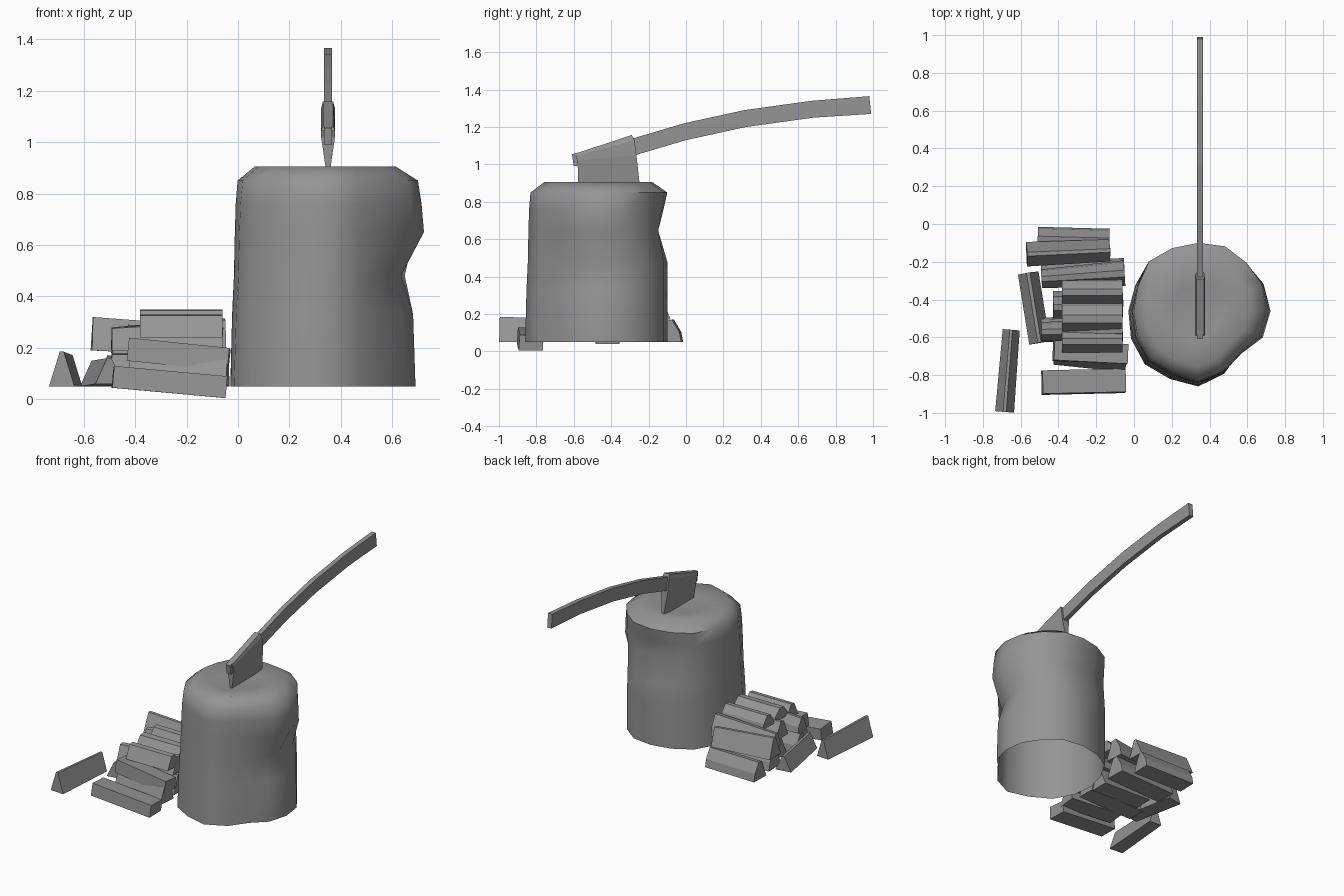
import bpy
from math import sin, cos, pi, exp
from mathutils import Vector

old = bpy.data.objects.get("Cube")
if old:
    bpy.data.objects.remove(old, do_unlink=True)

grey = bpy.data.materials.new("plain grey")
grey.use_nodes = True
grey.diffuse_color = (0.3, 0.3, 0.3, 1)
grey.node_tree.nodes["Principled BSDF"].inputs["Base Color"].default_value = (0.3, 0.3, 0.3, 1)


def add_mesh(name, verts, faces, smooth=None):
    mesh = bpy.data.meshes.new(name)
    mesh.from_pydata(verts, [], faces)
    mesh.materials.append(grey)
    obj = bpy.data.objects.new(name, mesh)
    bpy.context.collection.objects.link(obj)
    if smooth:
        bpy.ops.object.select_all(action="DESELECT")
        obj.select_set(True)
        bpy.context.view_layer.objects.active = obj
        bpy.ops.object.shade_smooth_by_angle(angle=smooth)
    return obj


def loft(name, rings, start_cap=True, end_cap=True, smooth=None):
    """Skin a list of equal-length, counter-clockwise rings."""
    n = len(rings[0])
    faces = [(r * n + i, r * n + (i + 1) % n, (r + 1) * n + (i + 1) % n, (r + 1) * n + i)
             for r in range(len(rings) - 1) for i in range(n)]
    if start_cap:
        faces.append(tuple(reversed(range(n))))
    if end_cap:
        faces.append(tuple(range((len(rings) - 1) * n, len(rings) * n)))
    return add_mesh(name, [p for ring in rings for p in ring], faces, smooth)


# Chopping block: teardrop outline, hollow below, dented on two sides
outline = [.35, .36, .36, .37, .36, .36, .37, .36, .37, .385, .4, .39, .4, .36, .31, .34]


def bump(angle, centre):
    d = (angle - centre + pi) % (2 * pi) - pi
    return exp(-(d / 0.6) ** 2)


def block_ring(z, scale, side=0, back=0, lean=0):
    ring = []
    for i, radius in enumerate(outline):
        a = i * 2 * pi / len(outline)
        r = radius * scale + side * bump(a, -0.15) + back * bump(a, pi / 2)
        r -= lean * max(0, -cos(a - pi / 4))
        ring.append((0.34 + r * cos(a), -0.46 + r * sin(a), z))
    return ring


loft("chopping_block", [
    block_ring(0.05, 1), block_ring(0.33, 1, -0.01, 0, 0.01),
    block_ring(0.48, 1, -0.06, 0, 0.02), block_ring(0.65, 1, 0.035, -0.05, 0.025),
    block_ring(0.76, 1, 0.025, -0.02, 0.03), block_ring(0.85, 1, 0.01, 0, 0.04),
    block_ring(0.905, 0.78, 0, 0, 0.02), block_ring(0.885, 0.4)],
    start_cap=False, smooth=0.9)


# Axe: gently curved handle and a head that tapers to the cutting edge
def slab(name, path):
    """Path points are y, lower z, upper z, half width."""
    rings = [[(0.35 - w, y, lo), (0.35 - w, y - 0.01, hi), (0.35 + w, y - 0.01, hi), (0.35 + w, y, lo)]
             for y, lo, hi, w in path]
    return loft(name, rings)


slab("axe_handle", [(-0.60, 0.99, 1.055, 0.016), (-0.27, 1.05, 1.14, 0.016),
                    (0.0, 1.13, 1.22, 0.016), (0.32, 1.20, 1.29, 0.016),
                    (0.68, 1.25, 1.34, 0.016), (0.99, 1.27, 1.365, 0.016)])


def head_ring(front, back, front_z, back_z, w):
    return [(0.35 - w, front, front_z), (0.35 + w, front, front_z),
            (0.35 + w, back, back_z), (0.35 - w, back, back_z)]


loft("axe_head", [head_ring(-0.575, -0.245, 0.87, 0.87, 0.005),
                  head_ring(-0.58, -0.265, 1.02, 1.05, 0.027),
                  head_ring(-0.59, -0.275, 1.045, 1.13, 0.027),
                  head_ring(-0.585, -0.29, 1.06, 1.157, 0.020)])


# Split firewood: wedge section swept between two end points
wedge = [(-0.5, 0), (0.5, 0), (0.42, 0.45), (0.12, 1), (-0.15, 0.95)]
flat = [(-0.5, 0), (0.5, 0), (0.5, 0.9), (-0.45, 1)]
ridge = [(-0.5, 0), (0.5, 0), (0.08, 1), (-0.08, 1)]


def split_log(name, start, end, width, height, section=wedge, taper=1.0):
    start, end = Vector(start), Vector(end)
    along = (end - start).normalized()
    across = Vector((0, 0, 1)).cross(along).normalized()
    up = along.cross(across)
    rings = [[p + (across * u * width + up * v * height) * s for u, v in section]
             for p, s in ((start, 1), (end, taper))]
    return loft(name, rings)


logs = [
    # bottom row
    ((-0.49, -0.84, 0.045), (-0.05, -0.83, 0.005), 0.13, 0.085, flat, 1),
    ((-0.42, -0.68, 0.05), (-0.04, -0.72, 0.05), 0.13, 0.12, wedge, 1),
    ((-0.49, -0.56, 0.05), (-0.06, -0.55, 0.05), 0.13, 0.13, wedge, 1),
    ((-0.43, -0.42, 0.05), (-0.06, -0.42, 0.04), 0.13, 0.13, ridge, 1),
    ((-0.49, -0.27, 0.05), (-0.05, -0.25, 0.05), 0.14, 0.13, wedge, 1),
    ((-0.51, -0.08, 0.05), (-0.13, -0.09, 0.05), 0.13, 0.12, wedge, 1),
    # middle row
    ((-0.43, -0.67, 0.15), (-0.04, -0.69, 0.11), 0.11, 0.09, flat, 1),
    ((-0.49, -0.57, 0.19), (-0.06, -0.56, 0.19), 0.10, 0.09, wedge, 1.3),
    ((-0.43, -0.44, 0.18), (-0.06, -0.44, 0.17), 0.12, 0.11, wedge, 1),
    ((-0.49, -0.29, 0.18), (-0.05, -0.26, 0.18), 0.10, 0.10, wedge, 1.35),
    ((-0.57, -0.16, 0.19), (-0.13, -0.14, 0.17), 0.13, 0.13, ridge, 0.9),
    # top row
    ((-0.38, -0.62, 0.24), (-0.06, -0.62, 0.24), 0.12, 0.09, wedge, 1),
    ((-0.38, -0.50, 0.27), (-0.06, -0.50, 0.27), 0.16, 0.08, wedge, 1),
    ((-0.38, -0.36, 0.27), (-0.06, -0.36, 0.27), 0.13, 0.08, wedge, 1),
    # loose pieces
    ((-0.56, -0.26, 0.05), (-0.50, -0.63, 0.06), 0.11, 0.10, ridge, 1),
    ((-0.685, -0.995, 0.05), (-0.65, -0.56, 0.05), 0.10, 0.135, ridge, 0.9),
]
for number, spec in enumerate(logs, 1):
    split_log("split_log_%02d" % number, *spec)
